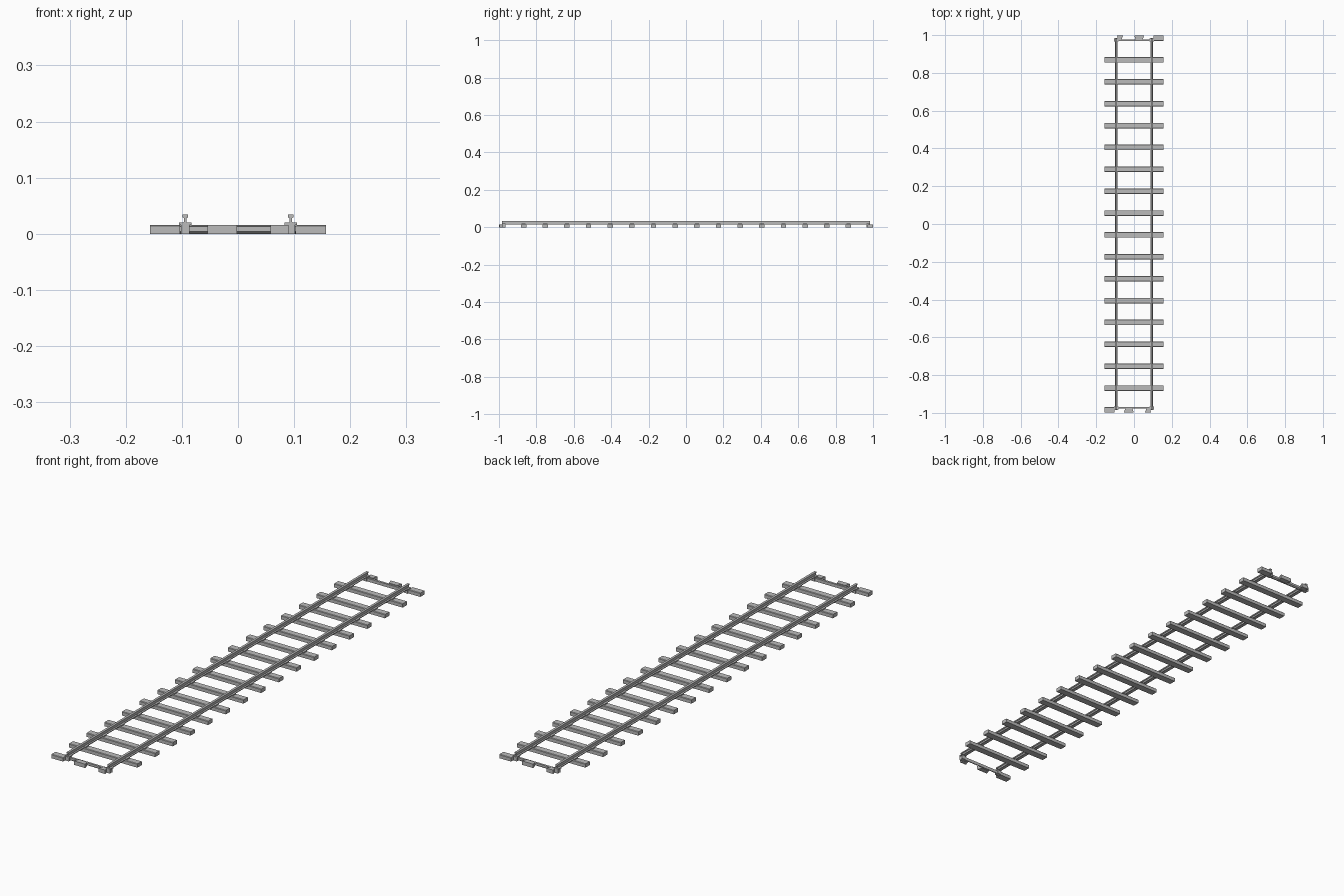
import bpy

if "Cube" in bpy.data.objects:
    bpy.data.objects.remove(bpy.data.objects["Cube"])

grey = bpy.data.materials.new("track_grey")
grey.diffuse_color = (0.5, 0.5, 0.5, 1)
grey.use_nodes = True
grey.node_tree.nodes["Principled BSDF"].inputs["Base Color"].default_value = grey.diffuse_color

COUNT, STEP = 18, 0.1158
RAIL_X = 0.094
TOP = 0.016      # sleeper top
HALF = 0.0145    # sleeper half width


def prism(name, pts, axis, a, b):
    """Extrude a closed 2D outline along an axis ('x': pts are y,z; 'y': x,z; 'z': x,y)."""
    def place(p, t):
        return {"x": (t, p[0], p[1]), "y": (p[0], t, p[1]), "z": (p[0], p[1], t)}[axis]
    n = len(pts)
    verts = [place(p, a) for p in pts] + [place(p, b) for p in pts]
    faces = [tuple(range(n))[::-1], tuple(range(n, 2 * n))]
    faces += [(i, (i + 1) % n, n + (i + 1) % n, n + i) for i in range(n)]
    me = bpy.data.meshes.new(name)
    me.from_pydata(verts, [], faces)
    # make the outline direction irrelevant: outward normals
    import bmesh
    bm = bmesh.new()
    bm.from_mesh(me)
    bmesh.ops.recalc_face_normals(bm, faces=bm.faces)
    bm.to_mesh(me)
    bm.free()
    me.materials.append(grey)
    ob = bpy.data.objects.new(name, me)
    bpy.context.collection.objects.link(ob)
    return ob


def box(name, x0, x1, y0, y1, z0, z1):
    return prism(name, [(x0, y0), (x1, y0), (x1, y1), (x0, y1)], "z", z0, z1)


def sleeper(name, y, x0, x1):
    c = 0.002
    pts = [(y - HALF, 0), (y + HALF, 0), (y + HALF, TOP - c),
           (y + HALF - c, TOP), (y - HALF + c, TOP), (y - HALF, TOP - c)]
    return prism(name, pts, "x", x0, x1)


# Full sleepers with a rail chair under each rail
for i in range(1, COUNT - 1):
    y = (i - (COUNT - 1) / 2) * STEP
    sleeper("sleeper", y, -0.157, 0.157)
    for s in (-1, 1):
        box("rail_chair", s * RAIL_X - 0.011, s * RAIL_X + 0.011,
            y - 0.011, y + 0.011, TOP - 0.001, 0.0205)

# Rails: foot, web and head in one profile
half_rail = [(0.007, 0.016), (0.007, 0.019), (0.0025, 0.021),
             (0.0025, 0.028), (0.005, 0.0295), (0.005, 0.034)]
profile = half_rail + [(-x, z) for x, z in reversed(half_rail)]
for s in (-1, 1):
    prism("rail", [(s * RAIL_X + x, z) for x, z in profile], "y", -0.983, 0.983)

# Coupling ends: the far end is the near end turned half way round
for s in (-1, 1):
    end_y = s * (COUNT - 1) / 2 * STEP
    sleeper("end_sleeper_stub", end_y, *sorted((s * 0.103, s * 0.157)))
    # thin cross bar with a sloping underside
    prism("end_cross_bar", [(s * 0.969, 0), (s * 0.973, 0), (s * 0.978, 0.004),
                            (s * 0.978, 0.013), (s * 0.969, 0.013)],
          "x", -0.103, 0.103)
    # dovetail coupling teeth
    for x0, x1 in ((0.002, 0.054), (-0.09, -0.058)):
        prism("coupling_tooth", [(s * (x0 + 0.006), s * 0.976), (s * (x1 - 0.008), s * 0.976),
                                 (s * x1, s * 0.998), (s * x0, s * 0.998)], "z", 0, TOP)
    # support blocks below the rail ends
    for side in (-1, 1):
        box("rail_end_block", side * RAIL_X - 0.008, side * RAIL_X + 0.008,
            *sorted((s * 0.966, s * 0.985)), 0, 0.0175)
        box("rail_end_plate", side * RAIL_X - 0.011, side * RAIL_X + 0.011,
            *sorted((s * 0.966, s * 0.983)), TOP, 0.0205)
